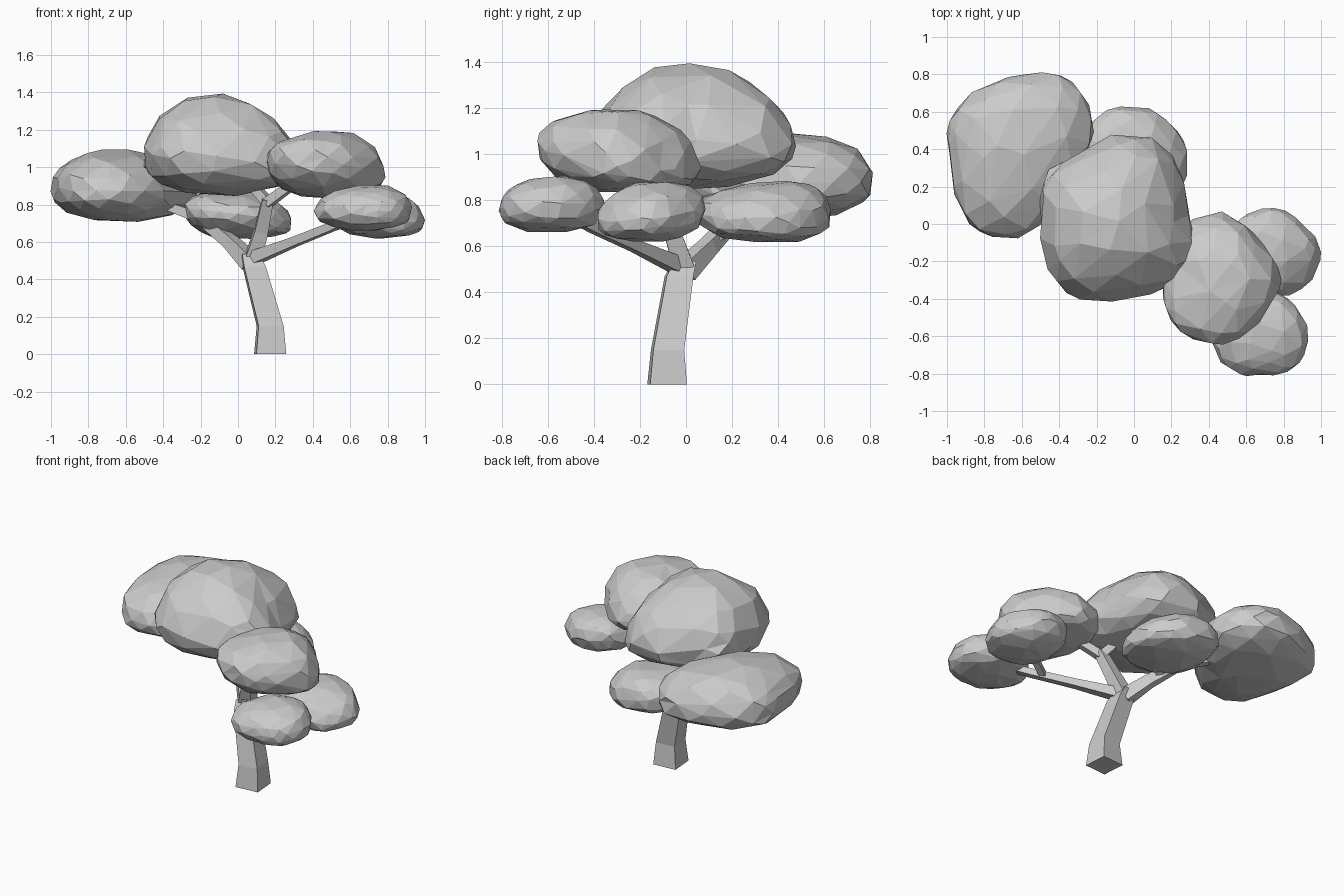
import bpy, bmesh, math, random
from mathutils import Vector

random.seed(4)


def finish(name, bm):
    bmesh.ops.recalc_face_normals(bm, faces=bm.faces)
    me = bpy.data.meshes.new(name)
    bm.to_mesh(me)
    bm.free()
    ob = bpy.data.objects.new(name, me)
    bpy.context.collection.objects.link(ob)
    return ob


def clump(name, centre, zs, radii, apex=(0, 0), tilt=(0, 0), peak=1.0):
    """Faceted foliage: sphere fitted to plan radii and bottom/widest/top heights."""
    zbot, zmid, ztop = zs
    n = len(radii)
    bm = bmesh.new()
    bmesh.ops.create_icosphere(bm, subdivisions=3, radius=1)
    for v in bm.verts:
        x, y, z = v.co
        h = math.hypot(x, y) ** 0.9
        ang = math.atan2(y, x)
        a = (ang / math.tau * n) % n
        i, f = int(a) % n, a % 1
        r = radii[i] * (1 - f) + radii[(i + 1) % n] * f
        r *= h * (1.01 + random.uniform(-0.02, 0.02))
        up = max(z, 0) ** 2
        dx = r * math.cos(ang) + apex[0] * up
        dy = r * math.sin(ang) + apex[1] * up
        dz = z ** peak * (ztop - zmid) if z > 0 else -(-z) ** 0.85 * (zmid - zbot)
        dz += (dx * tilt[0] + dy * tilt[1]) * (1 - z * z)
        v.co = (centre[0] + dx, centre[1] + dy, zmid + dz + random.uniform(-0.005, 0.005))
    ob = finish(name, bm)
    mod = ob.modifiers.new("facets", 'DECIMATE')
    mod.ratio = 0.5
    return ob


def limb(name, path, vertical=False):
    """Four-sided tapering limb through (x, y, z, half width) points."""
    pts = [Vector(p[:3]) for p in path]
    bm = bmesh.new()
    rings = []
    for i, p in enumerate(pts):
        if vertical:
            c, s = math.cos(0.08), math.sin(0.08)
            u, w = Vector((c, s, 0)), Vector((-s, c, 0))
        else:
            t = (pts[min(i + 1, len(pts) - 1)] - pts[max(i - 1, 0)]).normalized()
            ref = Vector((0, 0, 1)) if abs(t.z) < 0.85 else Vector((1, 0, 0))
            u = (ref - t * t.dot(ref)).normalized()
            w = t.cross(u)
        k = path[i][3]
        rings.append([bm.verts.new(p + u * a * k + w * b * k)
                      for a, b in ((1, 1), (-1, 1), (-1, -1), (1, -1))])
    for r0, r1 in zip(rings, rings[1:]):
        for j in range(4):
            n = (j + 1) % 4
            bm.faces.new((r0[j], r0[n], r1[n], r1[j]))
    bm.faces.new(rings[0])
    bm.faces.new(rings[-1])
    return finish(name, bm)


# Foliage, radii start at +x and run anticlockwise in equal steps
clump("crown_top", (-0.08, 0.02), (0.85, 1.04, 1.39),
      (0.37, 0.39, 0.47, 0.45, 0.41, 0.465, 0.415, 0.45, 0.475, 0.42, 0.43, 0.475),
      apex=(-0.05, -0.01), tilt=(-0.03, 0), peak=1.3)
clump("crown_left", (-0.62, 0.36), (0.71, 0.875, 1.09),
      (0.36, 0.46, 0.50, 0.43, 0.41, 0.42, 0.36, 0.385, 0.46, 0.43, 0.35, 0.31),
      apex=(-0.02, 0.06), peak=0.9)
clump("crown_right", (0.46, -0.30), (0.835, 0.985, 1.195),
      (0.325, 0.295, 0.36, 0.335, 0.30, 0.345, 0.345, 0.295),
      apex=(0.03, 0.0), tilt=(-0.11, -0.14))
clump("lower_front", (0.68, -0.60), (0.66, 0.765, 0.905),
      (0.25, 0.24, 0.25, 0.25, 0.27, 0.245, 0.205, 0.245), apex=(0.03, 0.03))
clump("lower_right", (0.75, -0.15), (0.62, 0.735, 0.88),
      (0.245, 0.21, 0.23, 0.25, 0.25, 0.25, 0.235, 0.25),
      apex=(-0.04, 0.03), tilt=(-0.08, 0.1))
clump("lower_back", (0.0, 0.36), (0.615, 0.74, 0.88),
      (0.28, 0.265, 0.265, 0.295, 0.28, 0.33, 0.32, 0.31),
      apex=(-0.02, 0.06), tilt=(-0.12, -0.04))

# Trunk
limb("trunk", [(0.172, -0.082, 0, 0.08), (0.172, -0.08, 0.15, 0.067),
               (0.086, -0.03, 0.47, 0.058), (0.065, -0.005, 0.535, 0.046)], True)

# Branches and their forks
limb("branch_front", [(0.06, -0.01, 0.505, 0.036), (0.3, -0.22, 0.60, 0.024),
                      (0.5, -0.40, 0.68, 0.022), (0.64, -0.54, 0.75, 0.02)])
limb("branch_right", [(0.44, -0.35, 0.66, 0.02), (0.58, -0.27, 0.70, 0.02),
                      (0.70, -0.2, 0.73, 0.018)])
limb("branch_left", [(0.07, -0.01, 0.49, 0.045), (-0.04, 0.10, 0.60, 0.034),
                     (-0.2, 0.22, 0.73, 0.028), (-0.45, 0.32, 0.82, 0.02)])
limb("branch_back", [(-0.08, 0.13, 0.64, 0.025), (-0.06, 0.24, 0.70, 0.022),
                     (-0.02, 0.34, 0.74, 0.018)])
limb("branch_middle", [(0.08, -0.01, 0.51, 0.044), (0.125, -0.06, 0.66, 0.036),
                       (0.16, -0.13, 0.83, 0.03)])
limb("fork_middle_left", [(0.16, -0.12, 0.81, 0.026), (0.10, -0.09, 0.88, 0.024),
                          (0.04, -0.05, 0.95, 0.02)])
limb("fork_middle_right", [(0.16, -0.13, 0.81, 0.026), (0.24, -0.18, 0.87, 0.024),
                           (0.36, -0.25, 0.95, 0.02)])
